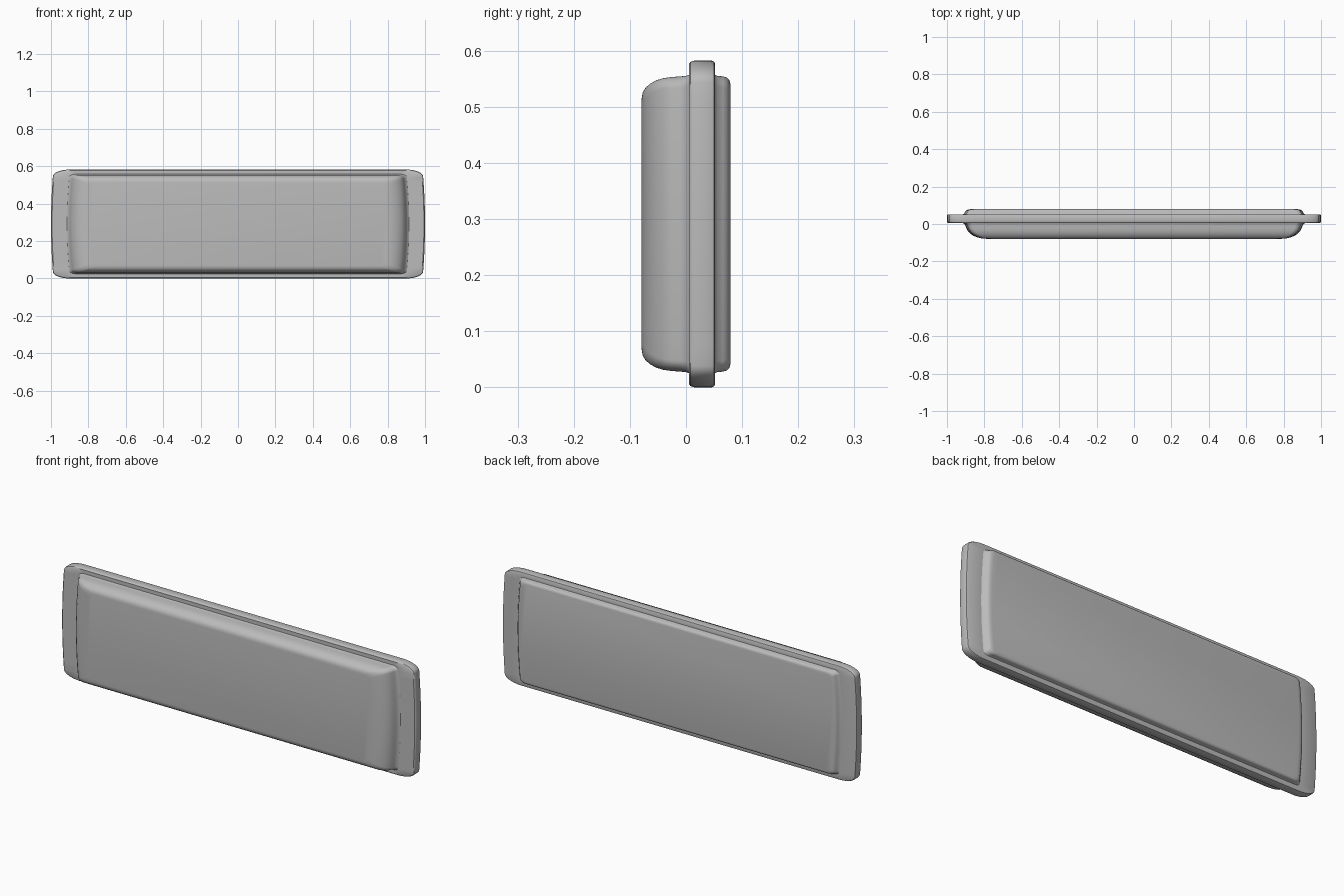
import bpy, bmesh, math

cube = bpy.data.objects.get("Cube")
if cube:
    bpy.data.objects.remove(cube)

MID_Z = 0.291
CORNER_STEPS = 8
SIDE_STEPS = 8

grey = bpy.data.materials.new("plain grey")
grey.use_nodes = True
colour = (0.5, 0.5, 0.5, 1)
grey.diffuse_color = colour
grey.node_tree.nodes["Principled BSDF"].inputs["Base Color"].default_value = colour


def outline(w, h, rx, rz, bulge):
    """Rounded rectangle in x, z whose short sides bow outwards."""
    quarter = []
    for i in range(SIDE_STEPS):
        t = i / SIDE_STEPS
        quarter.append((w - bulge * t * t, (h - rz) * t))
    for i in range(CORNER_STEPS + 1):
        a = math.pi / 2 * i / CORNER_STEPS
        quarter.append((w - bulge - rx + rx * math.cos(a), h - rz + rz * math.sin(a)))
    upper = quarter + [(-x, z) for x, z in reversed(quarter)]
    return upper + [(x, -z) for x, z in reversed(upper[1:-1])]


def loft(name, rings, cap_end=False):
    """Skin rings of (y, half width, half height, corner x, corner z, bulge)."""
    bm = bmesh.new()
    loops = [[bm.verts.new((x, y, MID_Z + z)) for x, z in outline(*shape)]
             for y, *shape in rings]
    count = len(loops[0])
    for a, b in zip(loops, loops[1:]):
        for i in range(count):
            j = (i + 1) % count
            bm.faces.new((a[i], a[j], b[j], b[i]))
    if cap_end:
        bm.faces.new(loops[-1])
    bmesh.ops.recalc_face_normals(bm, faces=bm.faces)
    # Open shells: make sure the skin faces away from the model's middle
    probe = max(bm.faces, key=lambda f: f.calc_center_median().x)
    if probe.normal.x < 0:
        bmesh.ops.reverse_faces(bm, faces=bm.faces)
    mesh = bpy.data.meshes.new(name)
    bm.to_mesh(mesh)
    bm.free()
    mesh.materials.append(grey)
    obj = bpy.data.objects.new(name, mesh)
    bpy.context.collection.objects.link(obj)
    bpy.ops.object.select_all(action="DESELECT")
    obj.select_set(True)
    bpy.context.view_layer.objects.active = obj
    bpy.ops.object.shade_smooth_by_angle(angle=math.radians(35))
    return obj


# Thin surrounding flange, left open where the two panels meet it
BODY = (0.915, 0.266, 0.03, 0.02, 0.012)
loft("flange", [
    (0.005, *BODY),
    (0.005, 0.994, 0.285, 0.09, 0.035, 0.01),
    (0.008, 0.998, 0.289, 0.09, 0.037, 0.01),
    (0.014, 1.0, 0.291, 0.09, 0.038, 0.01),
    (0.046, 1.0, 0.291, 0.09, 0.038, 0.01),
    (0.050, 0.998, 0.289, 0.09, 0.037, 0.01),
    (0.052, 0.994, 0.285, 0.09, 0.035, 0.01),
    (0.052, *BODY),
])

# Deep front panel with a small fillet at its foot and a soft rounded rim
loft("front_panel", [
    (0.005, *BODY),
    (0.000, 0.907, 0.264, 0.03, 0.02, 0.012),
    (-0.010, 0.901, 0.263, 0.03, 0.02, 0.012),
    (-0.025, 0.896, 0.262, 0.03, 0.02, 0.012),
    (-0.040, 0.887, 0.260, 0.03, 0.02, 0.012),
    (-0.053, 0.874, 0.256, 0.03, 0.02, 0.011),
    (-0.064, 0.856, 0.250, 0.03, 0.02, 0.010),
    (-0.072, 0.836, 0.243, 0.03, 0.02, 0.008),
    (-0.077, 0.815, 0.235, 0.03, 0.02, 0.006),
    (-0.079, 0.790, 0.224, 0.03, 0.02, 0.004),
], cap_end=True)

# Shallow back panel
loft("back_panel", [
    (0.052, *BODY),
    (0.056, 0.908, 0.264, 0.03, 0.02, 0.012),
    (0.066, 0.902, 0.263, 0.03, 0.02, 0.012),
    (0.073, 0.897, 0.261, 0.03, 0.02, 0.012),
    (0.077, 0.889, 0.257, 0.03, 0.02, 0.012),
    (0.079, 0.876, 0.250, 0.03, 0.02, 0.010),
], cap_end=True)
